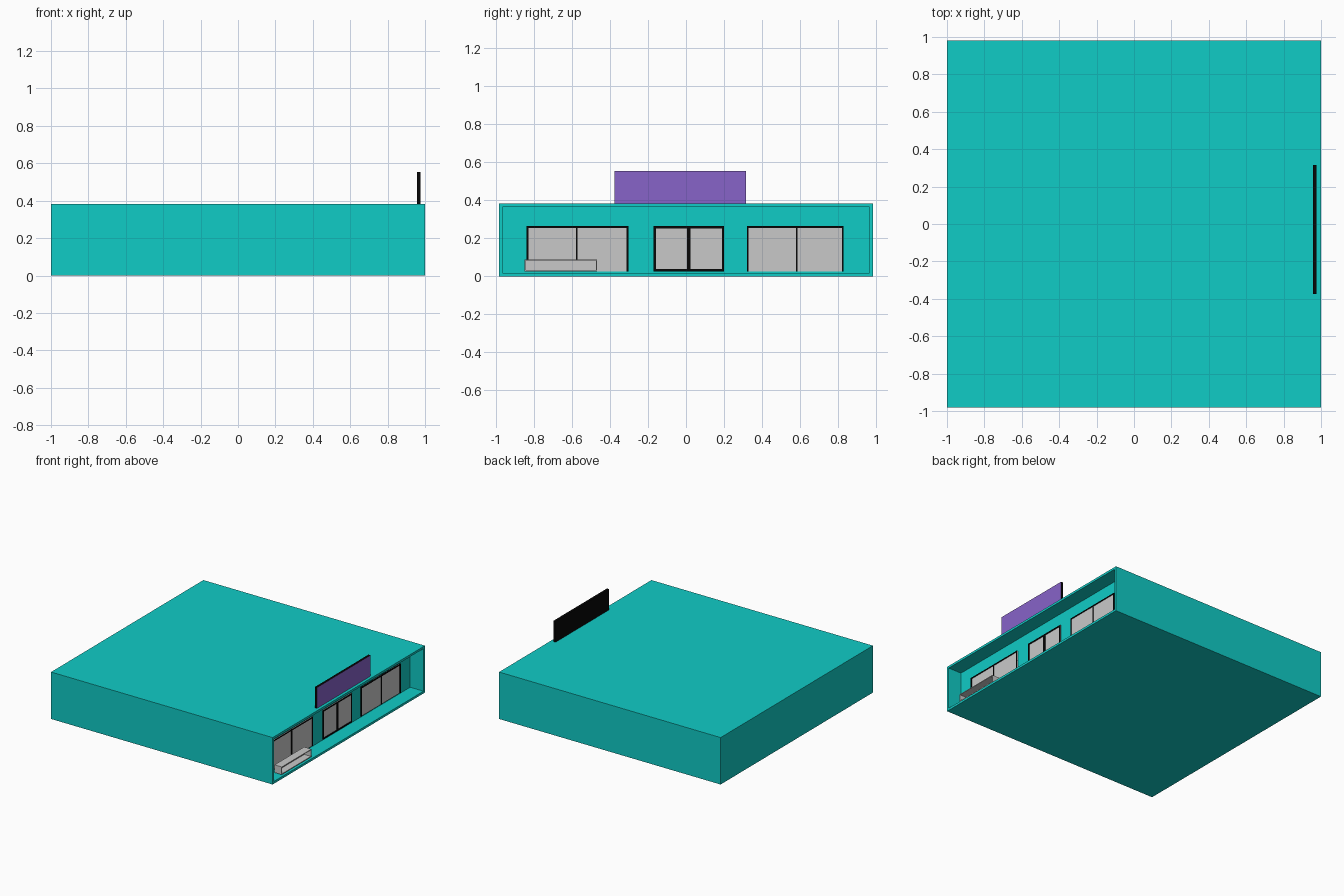
import bpy, bmesh
from mathutils import Vector

cube = bpy.data.objects.get("Cube")
if cube:
    bpy.data.objects.remove(cube, do_unlink=True)


def material(name, color):
    m = bpy.data.materials.new(name)
    m.use_nodes = True
    m.diffuse_color = (*color, 1)
    m.node_tree.nodes["Principled BSDF"].inputs["Base Color"].default_value = (*color, 1)
    return m


teal = material("teal", (0.005, 0.604, 0.565))
grey = material("light grey", (0.584, 0.584, 0.584))
black = material("black", (0.002, 0.002, 0.002))
purple = material("purple", (0.242, 0.125, 0.584))


def box(name, x, y, z, *mats):
    """Box spanning three (low, high) ranges."""
    bm = bmesh.new()
    bmesh.ops.create_cube(bm, size=1)
    for v in bm.verts:
        v.co = Vector([(lo + hi) / 2 + c * (hi - lo) for c, (lo, hi) in zip(v.co, (x, y, z))])
    mesh = bpy.data.meshes.new(name)
    bm.to_mesh(mesh)
    bm.free()
    for m in mats:
        mesh.materials.append(m)
    obj = bpy.data.objects.new(name, mesh)
    bpy.context.collection.objects.link(obj)
    return obj


def edit_street_face(obj, action):
    """Run an action on the face that looks along +x."""
    bm = bmesh.new()
    bm.from_mesh(obj.data)
    action(bm, max(bm.faces, key=lambda f: f.normal.x))
    bm.to_mesh(obj.data)
    bm.free()


# Building block with a recessed shop front
DEPTH = 0.12
WALL = 1 - DEPTH


def recess(bm, face):
    bmesh.ops.inset_region(bm, faces=[face], thickness=0.026)
    ring = bmesh.ops.extrude_discrete_faces(bm, faces=[face])["faces"]
    bmesh.ops.translate(bm, verts=ring[0].verts, vec=(-DEPTH, 0, 0))
    # Join the pushed-back panel to the opening
    for a in list(ring[0].edges):
        a.tag = True


def recess_walls(bm, face):
    bmesh.ops.inset_region(bm, faces=[face], thickness=0.026)
    rim = list(face.verts)
    pushed = bmesh.ops.extrude_face_region(bm, geom=[face])["geom"]
    verts = [g for g in pushed if isinstance(g, bmesh.types.BMVert)]
    bmesh.ops.translate(bm, verts=verts, vec=(-DEPTH, 0, 0))
    if face.is_valid and all(v in rim for v in face.verts):
        bmesh.ops.delete(bm, geom=[face], context="FACES_ONLY")


building = box("building", (-1, 1), (-0.982, 0.982), (0, 0.383), teal)
edit_street_face(building, recess_walls)


# Windows and doors: grey panes with black bars in front
def glazing(name, y0, y1, middle, bar, mid_bar, sill):
    z0, z1 = 0.027, 0.264
    box(name + "_pane", (WALL, WALL + 0.006), (y0, y1), (z0, z1), grey)
    x = (WALL, WALL + 0.01)
    box(name + "_left_bar", x, (y0, y0 + bar), (z0, z1), black)
    box(name + "_right_bar", x, (y1 - bar, y1), (z0, z1), black)
    box(name + "_middle_bar", x, (middle - mid_bar / 2, middle + mid_bar / 2), (z0, z1), black)
    box(name + "_top_bar", x, (y0, y1), (z1 - bar, z1), black)
    if sill:
        box(name + "_bottom_bar", x, (y0, y1), (z0, z0 + bar), black)


glazing("south_window", -0.838, -0.303, -0.575, 0.009, 0.009, False)
glazing("north_window", 0.32, 0.828, 0.582, 0.009, 0.009, False)
glazing("double_door", -0.17, 0.2, 0.014, 0.011, 0.02, True)

# Open-fronted bench made of thin boards
bx, by, bz, t = (0.925, 0.99), (-0.85, -0.468), (0.027, 0.09), 0.006
box("bench_top", bx, by, (bz[1] - t, bz[1]), grey)
box("bench_base", bx, by, (bz[0], bz[0] + t), grey)
box("bench_back", (bx[0], bx[0] + t), by, bz, grey)
for side, y in (("south", by[0]), ("north", by[1] - t)):
    box("bench_" + side + "_side", bx, (y, y + t), bz, grey)

# Roof sign: black board with a purple street face
sign = box("roof_sign", (0.957, 0.976), (-0.375, 0.315), (0.383, 0.553), black, purple)
edit_street_face(sign, lambda bm, face: setattr(face, "material_index", 1))
